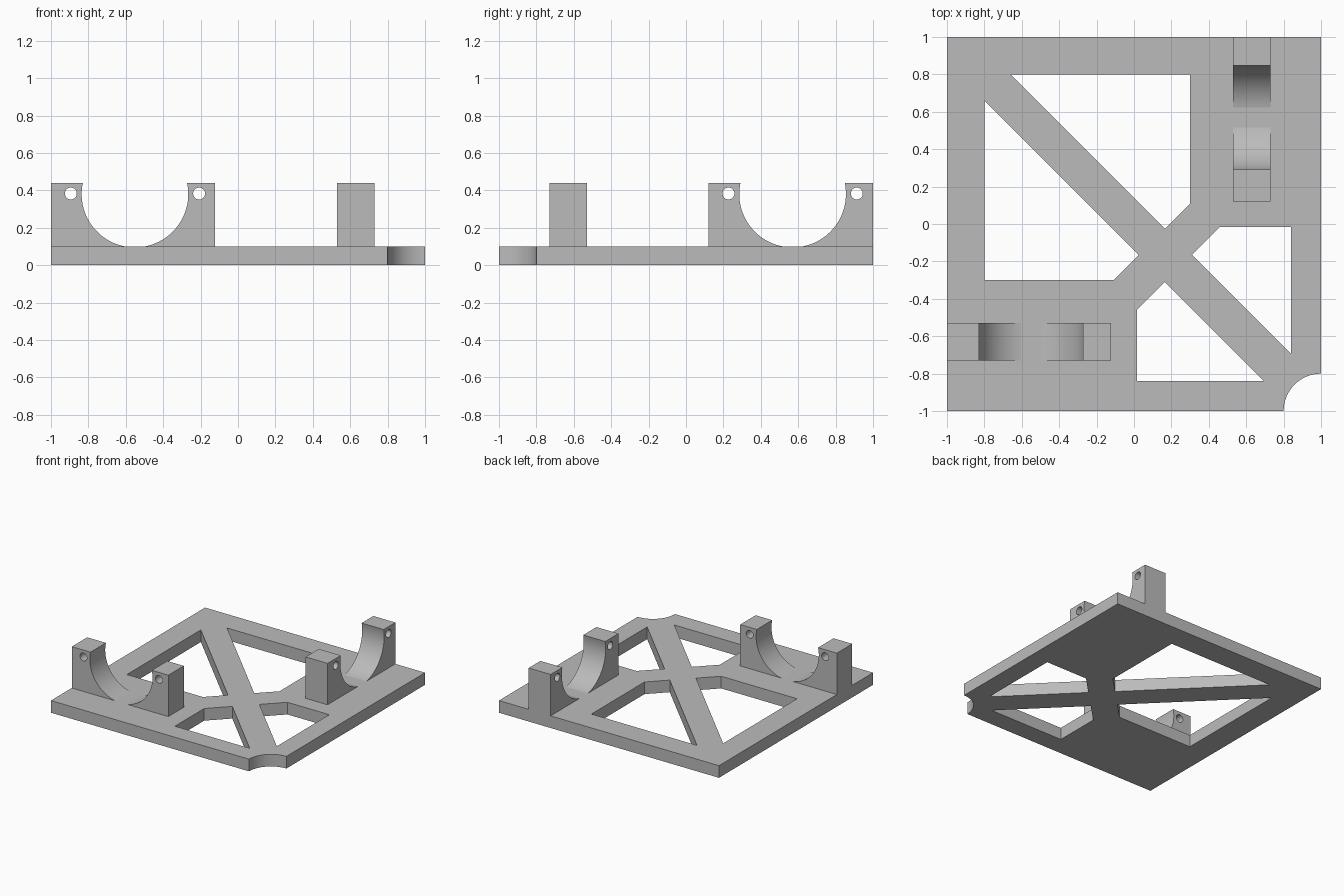
import bpy, bmesh
from math import asin, cos, sin, pi, radians
from mathutils import Matrix

cube = bpy.data.objects.get("Cube")
if cube:
    bpy.data.objects.remove(cube, do_unlink=True)

grey = bpy.data.materials.new("plain grey")
grey.use_nodes = True
colour = (0.5, 0.5, 0.5, 1)
grey.diffuse_color = colour
for node in grey.node_tree.nodes:
    if node.type == 'BSDF_PRINCIPLED':
        node.inputs["Base Color"].default_value = colour

PLATE = 0.1    # plate thickness
TOP = 0.44     # top of the cradle posts


def arc(cx, cy, r, start, end, n):
    """Points along a circular arc, both ends included."""
    steps = [start + (end - start) * i / n for i in range(n + 1)]
    return [(cx + r * cos(a), cy + r * sin(a)) for a in steps]


def extrude_loops(name, loops, thickness, matrix):
    """Fill an outline with holes, thicken it and turn it into a mesh."""
    curve = bpy.data.curves.new(name, 'CURVE')
    curve.dimensions = '2D'
    curve.fill_mode = 'BOTH'
    curve.extrude = thickness / 2
    for loop in loops:
        spline = curve.splines.new('POLY')
        spline.points.add(len(loop) - 1)
        for point, (u, v) in zip(spline.points, loop):
            point.co = (u, v, 0, 1)
        spline.use_cyclic_u = True
    obj = bpy.data.objects.new(name, curve)
    bpy.context.collection.objects.link(obj)
    bpy.ops.object.select_all(action='DESELECT')
    obj.select_set(True)
    bpy.context.view_layer.objects.active = obj
    bpy.ops.object.convert(target='MESH')
    obj = bpy.context.view_layer.objects.active
    mesh = obj.data
    bm = bmesh.new()
    bm.from_mesh(mesh)
    bmesh.ops.remove_doubles(bm, verts=bm.verts, dist=0.0005)
    bm.transform(matrix)
    bmesh.ops.recalc_face_normals(bm, faces=bm.faces)
    bm.to_mesh(mesh)
    bm.free()
    mesh.materials.clear()
    mesh.materials.append(grey)
    bpy.ops.object.shade_smooth_by_angle(angle=radians(30))
    return obj


# Base plate: square with a rounded bite at one corner and four windows
outline = [(1, 1), (-1, 1), (-1, -1)] + arc(1, -1, 0.2, pi, pi / 2, 16)
large_window = [(-0.66, 0.8), (0.3, 0.8), (0.3, 0.11), (0.165, -0.025)]
small_window = [(0.31, -0.165), (0.46, -0.015), (0.84, -0.015), (0.84, -0.695)]
windows = [large_window, small_window]
windows += [[(-v, -u) for u, v in w] for w in windows]   # mirrored on the diagonal
extrude_loops("base_plate", [outline] + windows, PLATE,
              Matrix.Translation((0, 0, PLATE / 2)))


# Cradles: two posts each, hollowed by a round seat and drilled near the top
def cradle(name, centre, low, high, matrix):
    seat_z, r = 0.38, 0.285
    upper = asin((TOP - seat_z) / r)
    lower = asin((PLATE - seat_z) / r)
    foot = PLATE - 0.01
    for label, side, edge in (("near", -1, low), ("far", 1, high)):
        curved = arc(0, seat_z, r, upper, lower, 28)
        profile = [(centre + side * u, v) for u, v in curved]
        profile += [(profile[-1][0], foot), (edge, foot), (edge, TOP)]
        hole = arc(centre + side * 0.343, 0.383, 0.032, 0, 2 * pi, 24)[:-1]
        extrude_loops(f"{name}_{label}_post", [profile, hole], 0.2, matrix)


along_x = Matrix.Translation((0, -0.63, 0)) @ Matrix.Rotation(pi / 2, 4, 'X')
along_y = Matrix(((0, 0, 1, 0.63), (1, 0, 0, 0), (0, 1, 0, 0), (0, 0, 0, 1)))
cradle("front_cradle", -0.551, -1, -0.122, along_x)
cradle("side_cradle", 0.57, 0.12, 1, along_y)
